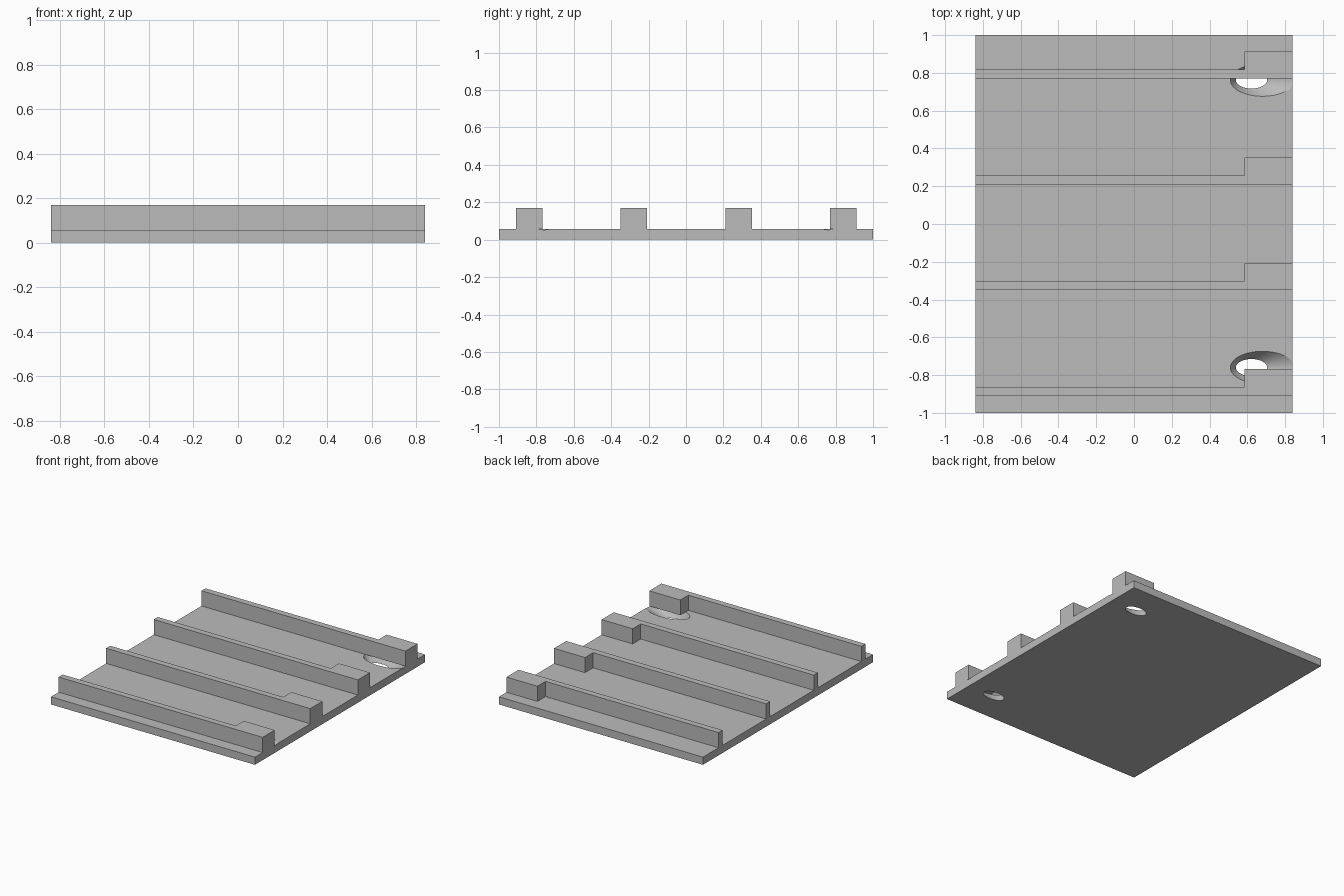
import bpy, bmesh, math

cube = bpy.data.objects.get("Cube")
if cube:
    bpy.data.objects.remove(cube, do_unlink=True)

HALF_X, HALF_Y, BASE, TOP = 0.84, 1.0, 0.057, 0.17

grey = bpy.data.materials.new("plain grey")
grey.use_nodes = True
colour = (0.5, 0.5, 0.5, 1)
grey.diffuse_color = colour
grey.node_tree.nodes["Principled BSDF"].inputs["Base Color"].default_value = colour


def loft(name, lower, upper):
    """Closed solid between two matching rings of points."""
    bm = bmesh.new()
    a = [bm.verts.new(p) for p in lower]
    b = [bm.verts.new(p) for p in upper]
    n = len(a)
    bm.faces.new(a[::-1])
    bm.faces.new(b)
    for i in range(n):
        j = (i + 1) % n
        bm.faces.new((a[i], a[j], b[j], b[i]))
    mesh = bpy.data.meshes.new(name)
    bm.to_mesh(mesh)
    bm.free()
    mesh.materials.append(grey)
    obj = bpy.data.objects.new(name, mesh)
    bpy.context.collection.objects.link(obj)
    return obj


def prism(name, outline, z0, z1):
    return loft(name, [(x, y, z0) for x, y in outline], [(x, y, z1) for x, y in outline])


def hole_ring(t, y):
    """Slanted countersink section: t = 0 at the underside, 1 at the top."""
    cx, rx, ry = 0.622 + 0.058 * t, 0.083 + 0.087 * t, 0.045 + 0.041 * t
    angles = [math.tau * i / 64 for i in range(64)]
    return [(cx + rx * math.cos(a), y + ry * math.sin(a), BASE * t) for a in angles]


# Base plate
plate = prism("base_plate", [(-HALF_X, -HALF_Y), (HALF_X, -HALF_Y),
                             (HALF_X, HALF_Y), (-HALF_X, HALF_Y)], 0, BASE)

# Two slanted, flared holes
for side, y in (("front", -0.76), ("back", 0.762)):
    cutter = loft(side + "_hole_cutter", hole_ring(-0.2, y), hole_ring(1.2, y))
    cutter.hide_render = True
    cutter.hide_set(True)
    cut = plate.modifiers.new(side + "_hole", "BOOLEAN")
    cut.operation = "DIFFERENCE"
    cut.solver = "EXACT"
    cut.object = cutter

# Apply the cuts, then drop the cutters
bpy.context.view_layer.update()
cut_mesh = bpy.data.meshes.new_from_object(
    plate.evaluated_get(bpy.context.evaluated_depsgraph_get()))
cutters = [m.object for m in plate.modifiers]
plate.modifiers.clear()
plate.data = cut_mesh
for cutter in cutters:
    bpy.data.objects.remove(cutter, do_unlink=True)

# Four ribs, each with a thick block at its right-hand end
for i in range(4):
    y = -0.91 + 0.56 * i
    prism(f"rib_{i + 1}", [(-HALF_X, y), (HALF_X, y), (HALF_X, y + 0.142),
                           (0.585, y + 0.142), (0.585, y + 0.047), (-HALF_X, y + 0.047)],
          BASE, TOP)

# Smooth hole walls, sharp edges elsewhere
bpy.ops.object.select_all(action="DESELECT")
plate.select_set(True)
bpy.context.view_layer.objects.active = plate
bpy.ops.object.shade_smooth_by_angle(angle=math.radians(20))
